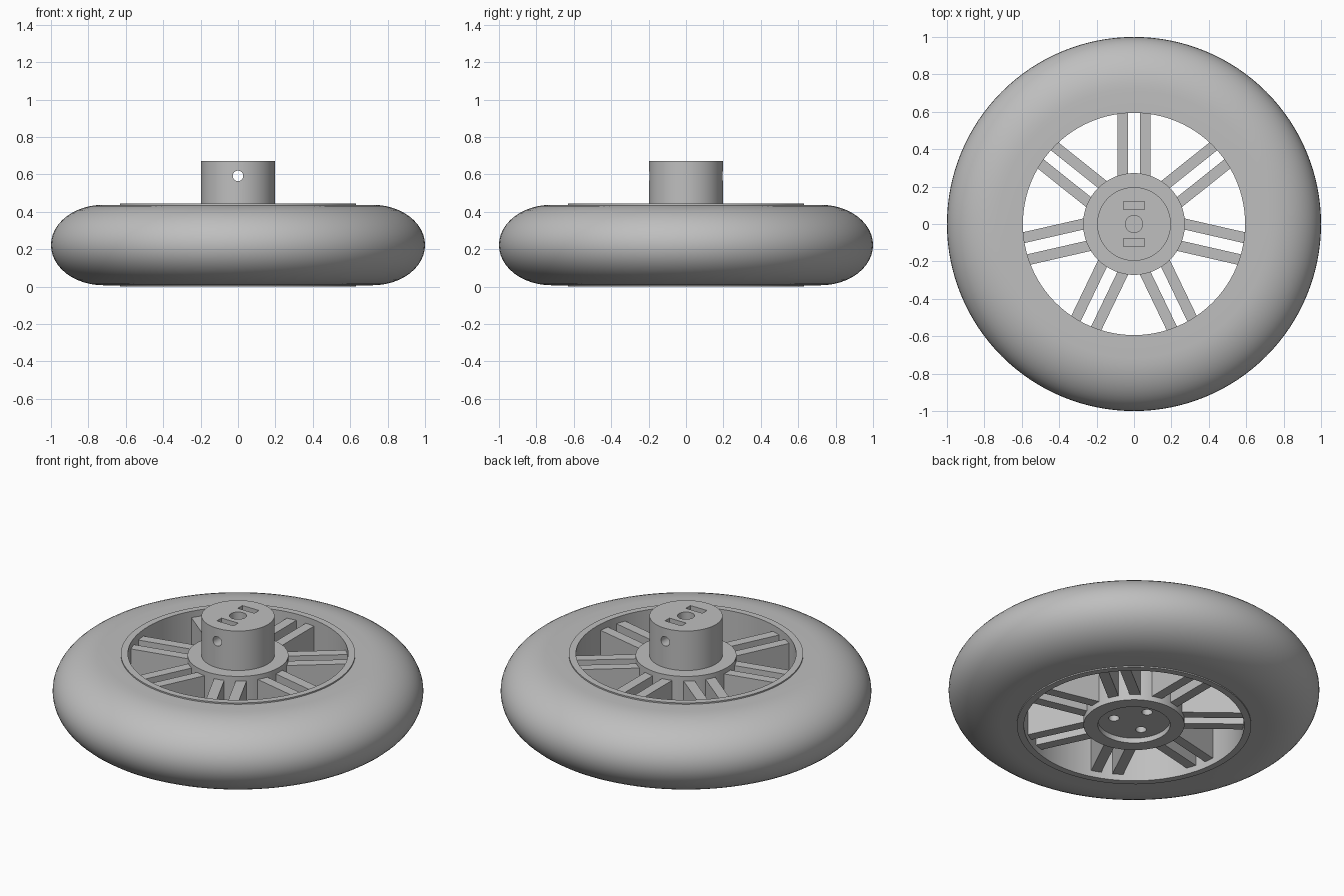
import bpy, bmesh, math
from mathutils import Matrix, Vector

cube = bpy.data.objects.get("Cube")
if cube:
    bpy.data.objects.remove(cube, do_unlink=True)

# Material
grey = bpy.data.materials.new("plain grey")
grey.use_nodes = True
colour = (0.52, 0.52, 0.52, 1)
grey.diffuse_color = colour
grey.node_tree.nodes["Principled BSDF"].inputs["Base Color"].default_value = colour


def finish(name, bm):
    bmesh.ops.recalc_face_normals(bm, faces=bm.faces)
    mesh = bpy.data.meshes.new(name)
    bm.to_mesh(mesh)
    bm.free()
    mesh.materials.append(grey)
    obj = bpy.data.objects.new(name, mesh)
    bpy.context.collection.objects.link(obj)
    return obj


def activate(obj):
    bpy.ops.object.select_all(action='DESELECT')
    obj.select_set(True)
    bpy.context.view_layer.objects.active = obj


def smooth(obj):
    activate(obj)
    bpy.ops.object.shade_smooth_by_angle(angle=math.radians(30))


def revolve(name, profile, steps=96):
    """Spin a closed (radius, z) profile round the z axis."""
    bm = bmesh.new()
    verts = [bm.verts.new((r, 0, z)) for r, z in profile]
    edges = [bm.edges.new((v, verts[i - 1])) for i, v in enumerate(verts)]
    bmesh.ops.spin(bm, geom=verts + edges, cent=(0, 0, 0), axis=(0, 0, 1),
                   angle=math.tau, steps=steps, use_duplicate=False)
    bmesh.ops.remove_doubles(bm, verts=bm.verts, dist=1e-4)
    return finish(name, bm)


def cylinder(name, radius, depth, centre, along_y=False, segments=32):
    bm = bmesh.new()
    turn = Matrix.Rotation(math.pi / 2 if along_y else 0, 4, 'X')
    bmesh.ops.create_cone(bm, cap_ends=True, segments=segments, radius1=radius,
                          radius2=radius, depth=depth,
                          matrix=Matrix.Translation(centre) @ turn)
    return finish(name, bm)


def add_box(bm, centre, size, turn=0):
    bmesh.ops.create_cube(bm, size=1, matrix=Matrix.Rotation(turn, 4, 'Z')
                          @ Matrix.Translation(centre)
                          @ Matrix.Diagonal((*size, 1)))


def cut(obj, cutter):
    mod = obj.modifiers.new("cut", 'BOOLEAN')
    mod.operation = 'DIFFERENCE'
    mod.solver = 'EXACT'
    mod.object = cutter
    activate(obj)
    bpy.ops.object.modifier_apply(modifier=mod.name)
    bpy.data.objects.remove(cutter, do_unlink=True)


# Tyre: flat inner sides and an elliptical tread
MID, HALF = 0.222, 0.215
tread = [(0.72 + 0.28 * math.cos(a), MID + HALF * math.sin(a))
         for a in (math.pi * (i / 24 - 0.5) for i in range(25))]
tyre = revolve("tyre", [(0.625, MID - HALF)] + tread + [(0.625, MID + HALF)], 128)
smooth(tyre)

# Rim
RIM_IN, RIM_OUT, TOP = 0.594, 0.632, 0.445
rim = revolve("rim", [(RIM_IN, 0), (RIM_OUT, 0), (RIM_OUT, TOP), (RIM_IN, TOP)])
smooth(rim)

# Hub sleeve round the motor coupling
hub = revolve("hub", [(0.195, 0.005), (0.272, 0.005), (0.272, 0.435), (0.195, 0.435)])
smooth(hub)

# Seven pairs of parallel spokes
bm = bmesh.new()
for pair in range(7):
    for side in (-1, 1):
        add_box(bm, (0.426, side * 0.06, MID), (0.34, 0.058, 0.37),
                math.pi / 2 + pair * math.tau / 7)
spokes = finish("spokes", bm)

# Coupling with bore, nut slots, cross hole and bolt holes
coupling = cylinder("coupling", 0.197, 0.635, (0, 0, 0.3525), segments=96)
cut(coupling, cylinder("bore", 0.046, 0.4, (0, 0, 0.57)))
for side in (-1, 1):
    bm = bmesh.new()
    add_box(bm, (0, side * 0.098, 0.62), (0.11, 0.043, 0.24))
    cut(coupling, finish("nut_slot", bm))
cut(coupling, cylinder("cross_hole", 0.028, 0.6, (0, 0, 0.592), along_y=True))
for k in range(3):
    a = math.pi / 2 + k * math.tau / 3
    spot = Vector((0.11 * math.cos(a), 0.11 * math.sin(a), 0.08))
    cut(coupling, cylinder("bolt_hole", 0.029, 0.2, spot))
smooth(coupling)
